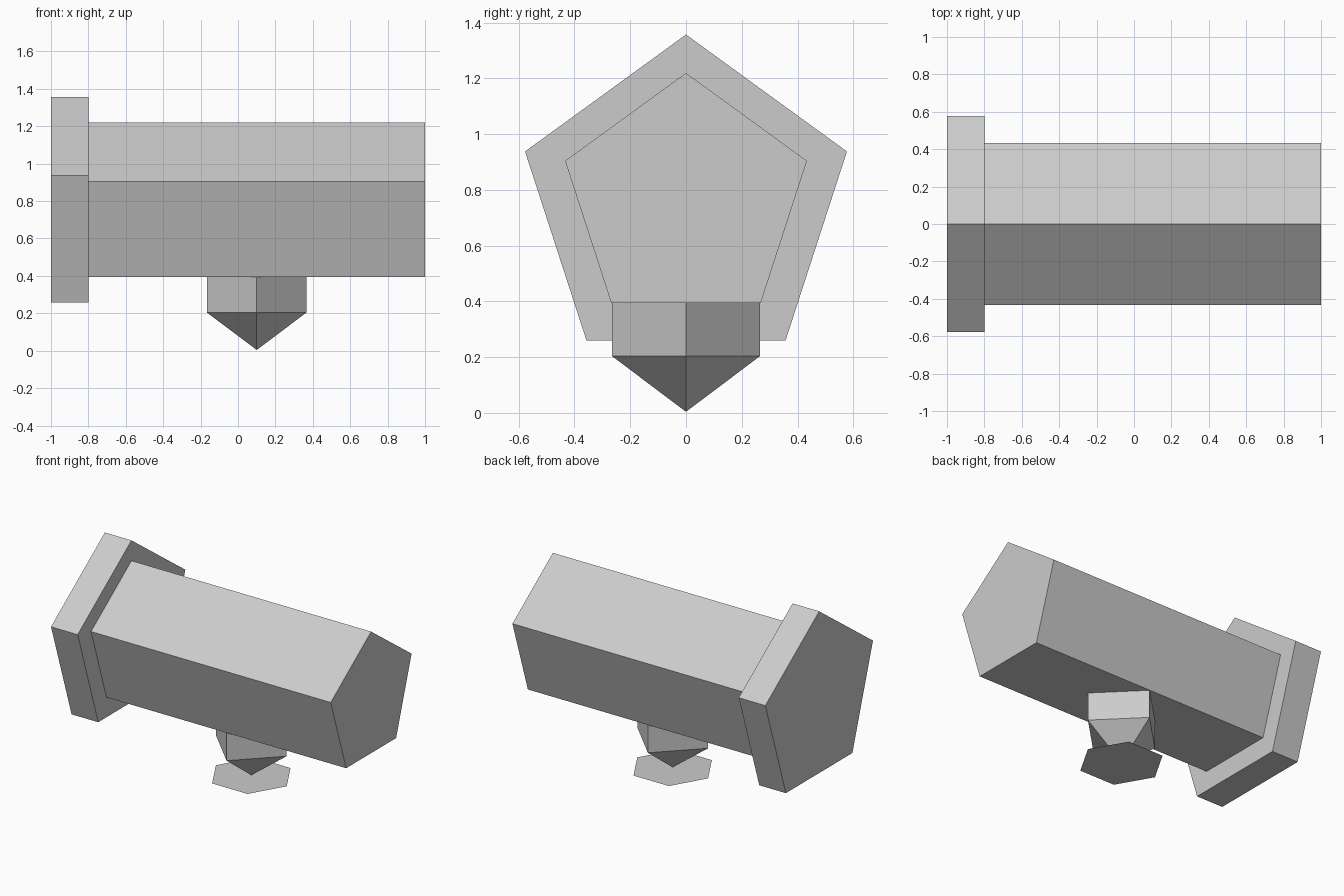
import bpy
import bmesh
from math import sin, cos, pi
from mathutils import Vector

if "Cube" in bpy.data.objects:
    bpy.data.objects.remove(bpy.data.objects["Cube"])


def prism(name, sides, radius, center, axis, length, tip=None):
    """Regular polygon extruded along X or -Z, optionally ending in a point."""
    bm = bmesh.new()
    center = Vector(center)
    direction = Vector((1, 0, 0)) if axis == 'X' else Vector((0, 0, -1))
    ring = []
    for i in range(sides):
        a = 2 * pi * i / sides
        u, v = radius * cos(a), radius * sin(a)
        offset = Vector((0, v, u)) if axis == 'X' else Vector((u, v, 0))
        ring.append(bm.verts.new(center + offset))
    face = bm.faces.new(ring)
    if length:
        ext = bmesh.ops.extrude_face_region(bm, geom=[face], use_keep_orig=True)["geom"]
        end = [g for g in ext if isinstance(g, bmesh.types.BMVert)]
        bmesh.ops.translate(bm, verts=end, vec=direction * length)
        if tip:
            cap = next(g for g in ext if isinstance(g, bmesh.types.BMFace))
            bmesh.ops.poke(bm, faces=[cap], offset=0)
            apex = next(v for v in bm.verts if (v.co - center - direction * length).length < 1e-4)
            apex.co += direction * tip
        bmesh.ops.recalc_face_normals(bm, faces=bm.faces)
    mesh = bpy.data.meshes.new(name)
    bm.to_mesh(mesh)
    bm.free()
    obj = bpy.data.objects.new(name, mesh)
    bpy.context.collection.objects.link(obj)
    return obj


# Five-sided barrel and its wider end collar
prism("barrel", 5, 0.456, (-0.8, 0, 0.763), 'X', 1.8)
prism("end_collar", 5, 0.607, (-1, 0, 0.75), 'X', 0.2)

# Four-sided stem tapering to a point below the barrel
prism("pointed_stem", 4, 0.266, (0.1, 0, 0.397), 'Z', 0.193, tip=0.2)

# Flat six-sided foot plate under the point
prism("foot_plate", 6, 0.266, (0.1, 0, 0), 'Z', 0)
